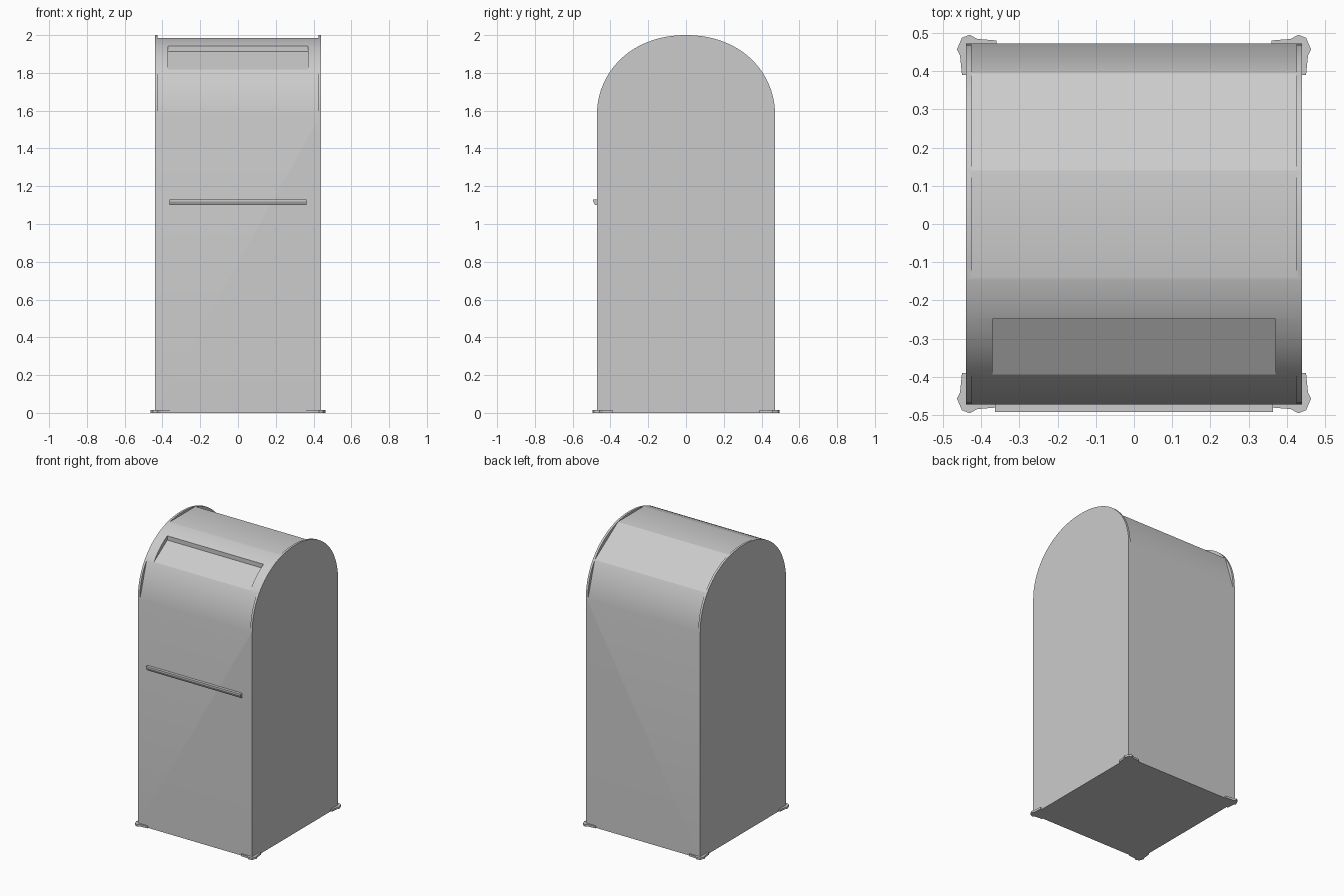
import bpy, bmesh, math

if "Cube" in bpy.data.objects:
    bpy.data.objects.remove(bpy.data.objects["Cube"])

W, D, SHOULDER, TOP = 0.44, 0.472, 1.57, 2.0


def prism(name, pts, lo, hi, axis="x"):
    """Extrude a 2D outline along x (points are y,z) or z (points are x,y)."""
    bm = bmesh.new()
    def put(p, t):
        return (t, p[0], p[1]) if axis == "x" else (p[0], p[1], t)
    a = [bm.verts.new(put(p, lo)) for p in pts]
    b = [bm.verts.new(put(p, hi)) for p in pts]
    n = len(pts)
    bm.faces.new(a)
    bm.faces.new(b)
    for i in range(n):
        bm.faces.new((a[i], a[(i + 1) % n], b[(i + 1) % n], b[i]))
    bmesh.ops.recalc_face_normals(bm, faces=bm.faces)
    me = bpy.data.meshes.new(name)
    bm.to_mesh(me)
    bm.free()
    ob = bpy.data.objects.new(name, me)
    bpy.context.collection.objects.link(ob)
    return ob


def arch(y):
    return SHOULDER + (TOP - SHOULDER) * max(0, 1 - abs(y / D) ** 2.1) ** (1 / 2.1)


# Arched cabinet
N = 40
ys = [-D * math.cos(math.pi * i / N) for i in range(N + 1)]
body = prism("cabinet", [(-D, 0)] + [(y, arch(y)) for y in ys] + [(D, 0)], -W, W)


# Flat roof panels sunk between the rounded end rims
def chord(y0, y1, w):
    a, b = (y0, arch(y0)), (y1, arch(y1))
    dy, dz = b[0] - a[0], b[1] - a[1]
    k = 0.1 / math.hypot(dy, dz)
    ny, nz = -dz * k, dy * k
    return prism("panel_cutter", [a, b, (b[0] + ny, b[1] + nz), (a[0] + ny, a[1] + nz)], -w, w)


cutters = [chord(-D, -0.395, 0.425), chord(-0.14, 0.14, 0.425),
           chord(0.14, 0.395, 0.425), chord(0.395, D, 0.425)]

# Recess of the deposit door
ya, yb = -0.395, -0.248
slope = (arch(-0.14) - arch(ya)) / (-0.14 - ya)
cutters.append(prism("door_cutter", [(ya, arch(ya)), (yb, arch(ya) + slope * (yb - ya)),
                                     (yb, 2.05), (-0.45, 2.05)], -0.37, 0.37))
bpy.context.view_layer.objects.active = body
for c in cutters:
    c.hide_render = True
    m = body.modifiers.new("cut", "BOOLEAN")
    m.operation = "DIFFERENCE"
    m.solver = "EXACT"
    m.object = c
    bpy.ops.object.modifier_apply(modifier=m.name)
    bpy.data.objects.remove(c)
body.select_set(True)
bpy.ops.object.shade_smooth_by_angle(angle=math.radians(20))

# Pull handle across the front
prism("door_handle", [(-D + 0.002, 1.13), (-0.492, 1.13), (-0.492, 1.12),
                      (-0.482, 1.10), (-D + 0.002, 1.10)], -0.363, 0.363)

# Corner foot brackets
foot = [(0.36, 0.46), (0.36, 0.48), (0.41, 0.484), (0.43, 0.495), (0.45, 0.487),
        (0.463, 0.457), (0.455, 0.44), (0.45, 0.39), (0.43, 0.39), (0.43, 0.46)]
for sx in (-1, 1):
    for sy in (-1, 1):
        name = ("front" if sy < 0 else "back") + ("_left" if sx < 0 else "_right") + "_foot"
        prism(name, [(x * sx, y * sy) for x, y in foot], 0, 0.014, "z")
